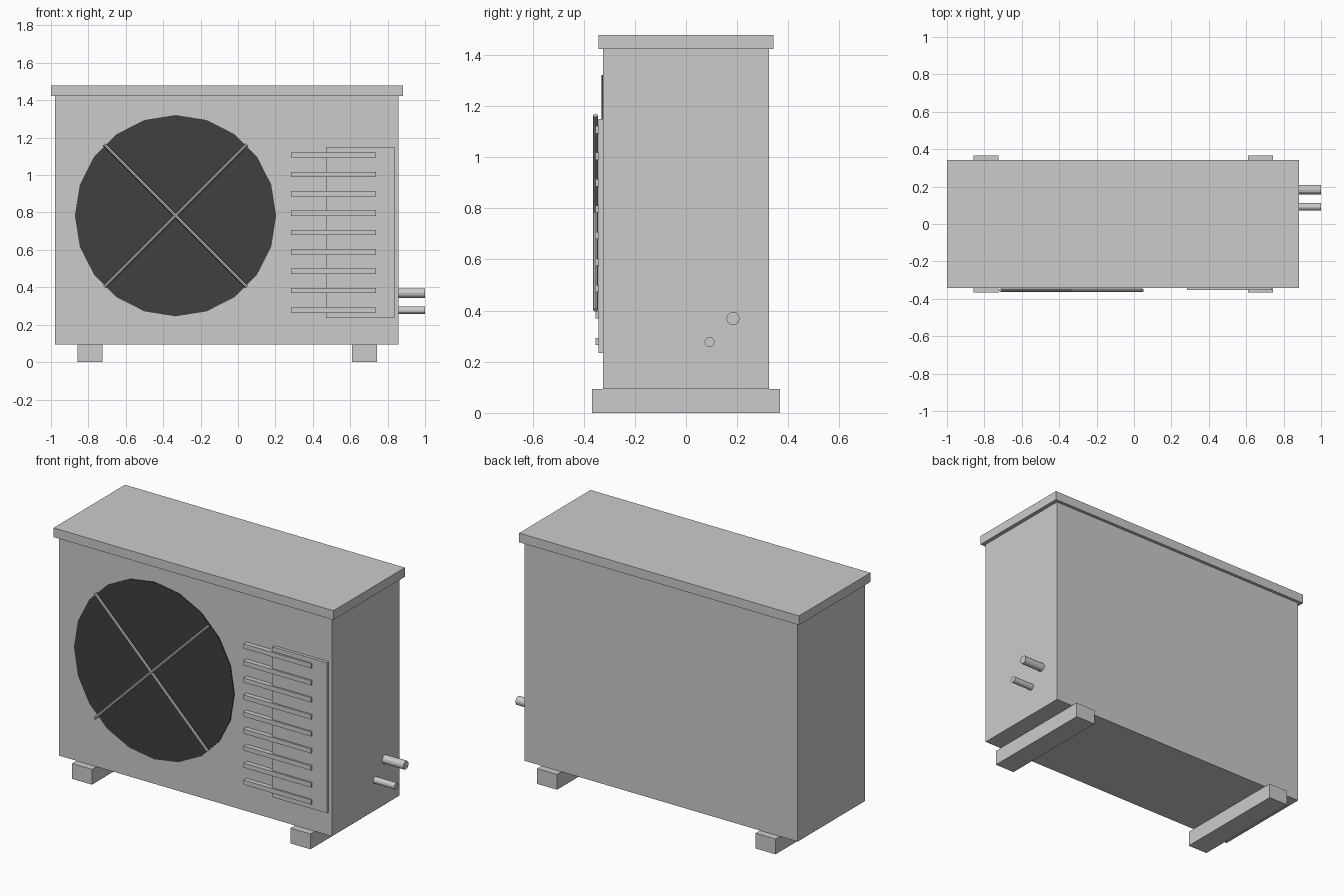
import bpy
from math import pi

if "Cube" in bpy.data.objects:
    bpy.data.objects.remove(bpy.data.objects["Cube"])

dark = bpy.data.materials.new("dark_grille")
dark.diffuse_color = (0.05, 0.05, 0.05, 1)
dark.use_nodes = True
dark.node_tree.nodes["Principled BSDF"].inputs["Base Color"].default_value = dark.diffuse_color


def box(name, x, y, z):
    """Box from (min, max) ranges."""
    r = (x, y, z)
    bpy.ops.mesh.primitive_cube_add(size=1, location=[(a + b) / 2 for a, b in r])
    o = bpy.context.object
    o.name = name
    o.scale = [b - a for a, b in r]
    bpy.ops.object.transform_apply(location=False, rotation=False, scale=True)
    return o


def rod(name, loc, radius, length, rot, sides):
    bpy.ops.mesh.primitive_cylinder_add(vertices=sides, radius=radius, depth=length,
                                        location=loc, rotation=rot)
    o = bpy.context.object
    o.name = name
    return o


# Casing and lid
box("casing", (-0.978, 0.858), (-0.324, 0.324), (0.093, 1.422))
box("lid", (-1.0, 0.882), (-0.343, 0.343), (1.422, 1.478))

# Feet
for side, x in (("left", -0.792), ("right", 0.677)):
    box(f"{side}_foot", (x - 0.067, x + 0.067), (-0.367, 0.367), (0, 0.093))

# Fan opening: dark 20-sided disc with a vertex on the horizontal axis
FX, FZ, FR = -0.334, 0.783, 0.538
fan = rod("fan_opening", (FX, -0.3265, FZ), FR, 0.007, (pi / 2, 0, 0), 20)
fan.data.materials.append(dark)

# Crossed guard bars
for i, angle in enumerate((pi / 4, -pi / 4)):
    rod(f"guard_bar_{i + 1}", (FX, -0.354, FZ), 0.009, 2 * FR, (0, angle, 0), 8)

# Side panel and louvres
box("service_panel", (0.47, 0.837), (-0.343, -0.32), (0.235, 1.149))
for i in range(9):
    z = 0.279 + i * 0.1035
    box(f"louvre_{i + 1}", (0.283, 0.739), (-0.353, -0.323), (z - 0.014, z + 0.014))

# Pipe connections
for name, y, z, r in (("large_pipe", 0.184, 0.369, 0.0257),
                      ("small_pipe", 0.092, 0.277, 0.0196)):
    rod(name, (0.92, y, z), r, 0.16, (0, pi / 2, 0), 12)
